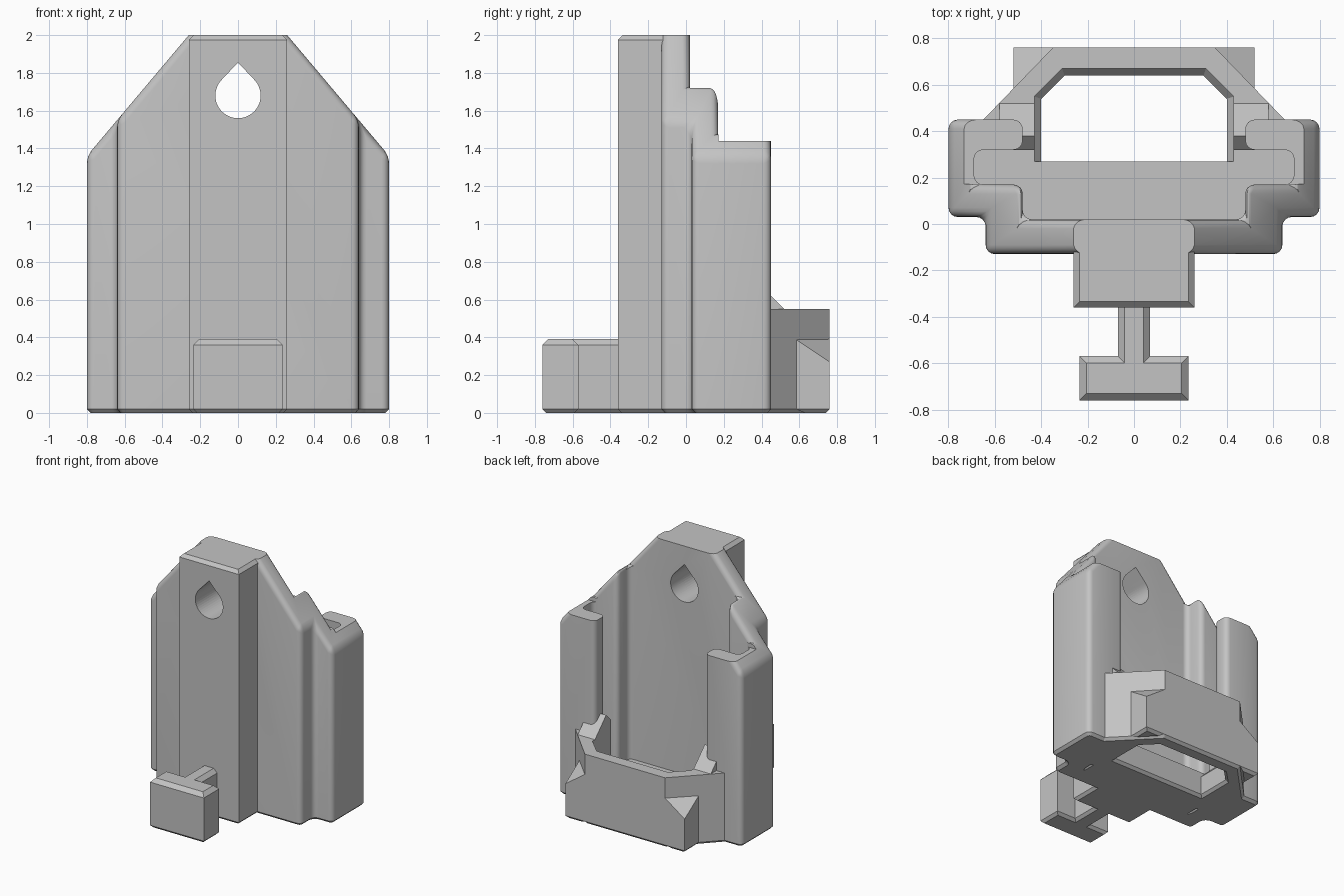
import bpy, bmesh, math

cube = bpy.data.objects.get("Cube")
if cube:
    bpy.data.objects.remove(cube, do_unlink=True)

grey = bpy.data.materials.new("plain grey")
grey.use_nodes = True
grey.diffuse_color = (0.55, 0.55, 0.55, 1)
grey.node_tree.nodes["Principled BSDF"].inputs["Base Color"].default_value = (0.55, 0.55, 0.55, 1)

PLACE = {"x": lambda a, b, h: (h, a, b),
         "y": lambda a, b, h: (a, h, b),
         "z": lambda a, b, h: (a, b, h)}


def mirrored(half):
    return half + [(-x, y) for x, y in reversed(half)]


def prism(name, points, low, high, axis="z", end_points=None):
    """Extrude a profile along an axis, optionally tapering to a second one."""
    bm = bmesh.new()
    put = PLACE[axis]
    a = [bm.verts.new(put(p, q, low)) for p, q in points]
    b = [bm.verts.new(put(p, q, high)) for p, q in (end_points or points)]
    bm.faces.new(a)
    bm.faces.new(b)
    for i in range(len(a)):
        j = (i + 1) % len(a)
        bm.faces.new((a[i], a[j], b[j], b[i]))
    bmesh.ops.recalc_face_normals(bm, faces=bm.faces)
    mesh = bpy.data.meshes.new(name)
    bm.to_mesh(mesh)
    bm.free()
    mesh.materials.append(grey)
    obj = bpy.data.objects.new(name, mesh)
    bpy.context.scene.collection.objects.link(obj)
    return obj


def boolean(obj, cutter, operation="DIFFERENCE"):
    cutter.hide_render = True
    mod = obj.modifiers.new("cut", "BOOLEAN")
    mod.operation, mod.solver, mod.object = operation, "EXACT", cutter


def chamfer_end(bm, side, width):
    """Chamfer around the flat top (side 1) or bottom (side -1)."""
    bm.normal_update()
    limit = max(v.co.z * side for v in bm.verts)
    flat = [f for f in bm.faces if f.normal.z * side > 0.99
            and all(v.co.z * side > limit - 0.001 for v in f.verts)]
    ring = bmesh.ops.inset_region(bm, faces=flat, thickness=width,
                                  use_boundary=True, use_even_offset=True)["faces"]
    inner = {v for f in flat for v in f.verts}
    for v in {v for f in ring for v in f.verts} - inner:
        v.co.z -= side * width


def slice_flat(bm, z, up):
    cut = bmesh.ops.bisect_plane(bm, geom=bm.verts[:] + bm.edges[:] + bm.faces[:],
                                 plane_co=(0, 0, z), plane_no=(0, 0, 1),
                                 clear_outer=up, clear_inner=not up)
    edges = [e for e in cut["geom_cut"] if isinstance(e, bmesh.types.BMEdge)]
    bmesh.ops.contextual_create(bm, geom=edges)
    bmesh.ops.recalc_face_normals(bm, faces=bm.faces)


def finish(obj, slices=(), top=0, bottom=0.02):
    """Apply the modifiers, then trim and chamfer the ends."""
    graph = bpy.context.evaluated_depsgraph_get()
    graph.update()
    mesh = bpy.data.meshes.new_from_object(obj.evaluated_get(graph))
    obj.modifiers.clear()
    obj.data = mesh
    bm = bmesh.new()
    bm.from_mesh(mesh)
    for z, up in slices:
        slice_flat(bm, z, up)
    if bottom:
        chamfer_end(bm, -1, bottom)
    if top:
        chamfer_end(bm, 1, top)
    for f in bm.faces:
        f.material_index = 0
    bm.to_mesh(mesh)
    bm.free()
    mesh.materials.clear()
    mesh.materials.append(grey)


# Teardrop hanging hole
arc = [math.radians(135 + 270 * i / 36) for i in range(37)]
drop = [(0.12 * math.cos(t), 1.68 + 0.12 * math.sin(t)) for t in arc] + [(0, 1.855)]
drop_cutter = prism("hole_cutter", drop, -1, 1, "y")

# Back plate with wrap-around side rails
section = mirrored([(0.64, -0.13), (0.64, 0.03), (0.80, 0.03), (0.80, 0.45),
                    (0.48, 0.45), (0.48, 0.32), (0.69, 0.32), (0.69, 0.17),
                    (0.48, 0.17), (0.48, 0.02)])
body = prism("body", section, -0.3, 2.5)
outline = prism("outline_cutter", mirrored([(1.0, -0.2), (1.0, 1.123), (0.134, 2.15)]),
                -1, 1, "y")
rail_cutter = prism("rail_cutter", mirrored([(1, 0.172), (1, 1)]), 1.44, 3)
boolean(body, outline, "INTERSECT")
bevel = body.modifiers.new("rounding", "BEVEL")
bevel.width, bevel.segments = 0.04, 4
bevel.limit_method, bevel.angle_limit = "ANGLE", math.radians(30)
boolean(body, drop_cutter)
boolean(body, rail_cutter)
finish(body, slices=[(0, False), (2, True)])

# Front spine
spine = prism("front_spine", mirrored([(0.26, -0.36), (0.26, -0.05)]), 0, 2)
boolean(spine, drop_cutter)
finish(spine, top=0.025)

# T-shaped front hook
hook = prism("front_hook", mirrored([(0.235, -0.76), (0.235, -0.57), (0.07, -0.57),
                                     (0.07, -0.3)]), 0, 0.39)
finish(hook, top=0.03)

# Lower pocket: floor, back wall and opening
pocket = prism("pocket", mirrored([(0.5, -0.08), (0.5, 0.1), (0.76, 0.1), (0.76, 0.4),
                                   (0.65, 0.45), (0.35, 0.76)]), 0, 0.55)
cavity = prism("cavity_cutter", mirrored([(0.9, -0.2), (0.9, 0.32), (0.43, 0.32),
                                          (0.43, 0.55), (0.31, 0.67)]), 0.2, 1)
opening = mirrored([(0.40, 0.27), (0.40, 0.54), (0.30, 0.64)])
flare = mirrored([(0.43, 0.27), (0.43, 0.55), (0.31, 0.67)])
hole = prism("opening_cutter", opening, -1, 0.5)
funnel = prism("funnel_cutter", opening, 0.165, 0.2, end_points=flare)
for cutter in (cavity, funnel, hole):
    boolean(pocket, cutter)
finish(pocket)

for cutter in (drop_cutter, outline, rail_cutter, cavity, hole, funnel):
    bpy.data.objects.remove(cutter, do_unlink=True)

for side, s in (("left", 1), ("right", -1)):
    # Ramps from the pocket rim up to the rails
    prism(side + "_ramp", [(0.52, 0.55), (0.38, 0.69), (0.32, 0.63), (0.32, 0.5),
                           (0.52, 0.5)], 0.43 * s, 0.58 * s, "x")
    # Corner feet with a sloped top
    foot = prism(side + "_foot", [(0.35 * s, 0.76), (0.52 * s, 0.58), (0.52 * s, 0.76)],
                 0, 0.39)
    for v in foot.data.vertices:
        if v.co.z > 0.3 and abs(v.co.x) > 0.5 and v.co.y > 0.7:
            v.co.z = 0.27
    finish(foot, bottom=0.02)

bpy.ops.object.select_all(action="DESELECT")
body.select_set(True)
bpy.context.view_layer.objects.active = body
bpy.ops.object.shade_smooth_by_angle(angle=math.radians(30))
